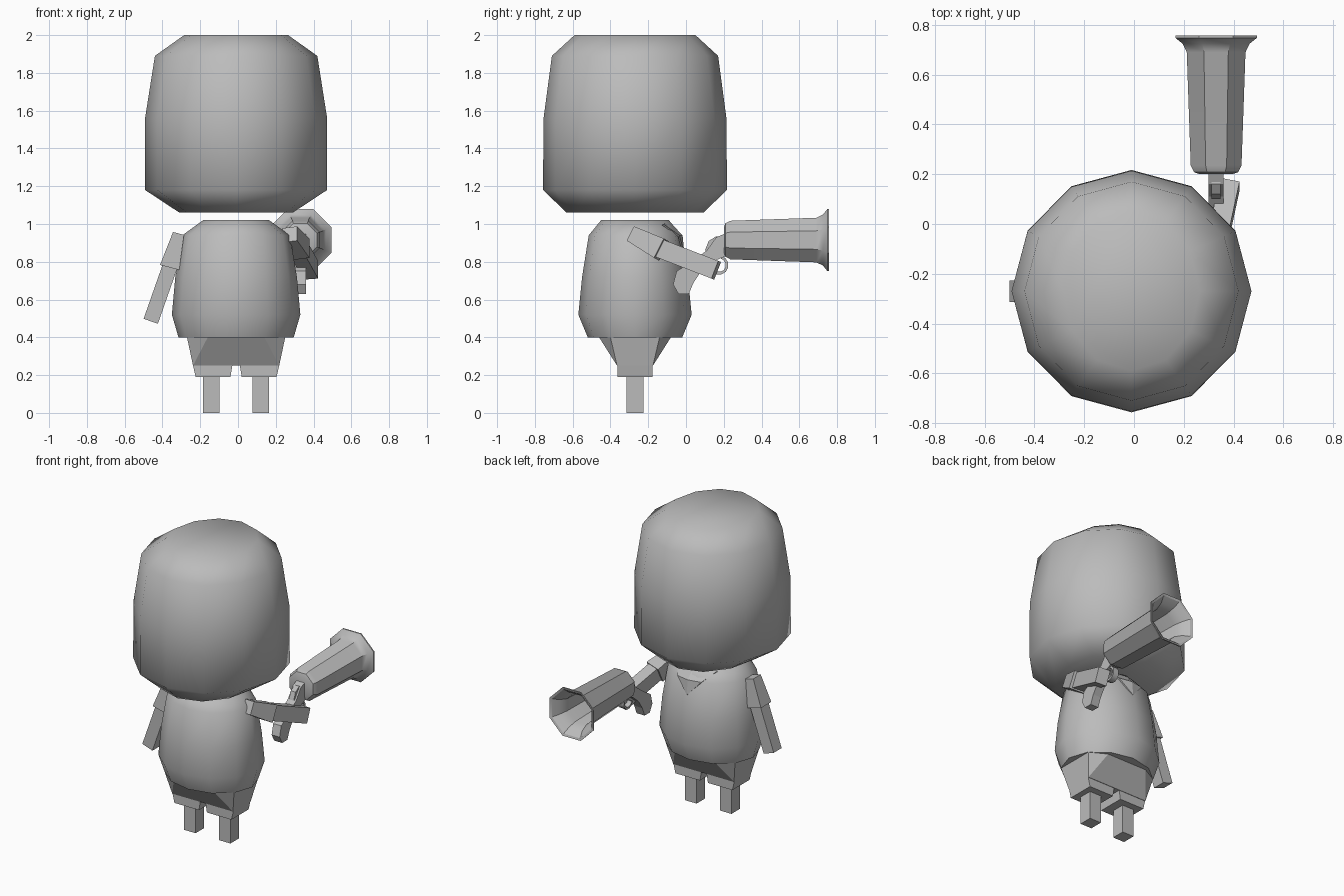
import bpy
import bmesh
from math import cos, sin, pi, radians
from mathutils import Vector

if "Cube" in bpy.data.objects:
    bpy.data.objects.remove(bpy.data.objects["Cube"], do_unlink=True)

grey = bpy.data.materials.new("plain grey")
grey.use_nodes = True
GREY = (0.5, 0.5, 0.5, 1)
grey.diffuse_color = GREY
grey.node_tree.nodes["Principled BSDF"].inputs["Base Color"].default_value = GREY

CX, CY = -0.01, -0.27   # vertical axis of the figure


def finish(name, bm, smooth=None):
    """Turn a bmesh into a coloured object, smooth up to an angle if given."""
    bmesh.ops.recalc_face_normals(bm, faces=bm.faces)
    mesh = bpy.data.meshes.new(name)
    bm.to_mesh(mesh)
    bm.free()
    mesh.materials.append(grey)
    obj = bpy.data.objects.new(name, mesh)
    bpy.context.collection.objects.link(obj)
    if smooth:
        bpy.ops.object.select_all(action='DESELECT')
        obj.select_set(True)
        bpy.context.view_layer.objects.active = obj
        bpy.ops.object.shade_smooth_by_angle(angle=radians(smooth))
    return obj


def loft(name, rings, smooth=None):
    """Skin a list of point rings and cap both ends."""
    bm = bmesh.new()
    loops = [[bm.verts.new(p) for p in ring] for ring in rings]
    n = len(loops[0])
    for a, b in zip(loops, loops[1:]):
        for i in range(n):
            j = (i + 1) % n
            bm.faces.new((a[i], a[j], b[j], b[i]))
    bm.faces.new(loops[0])
    bm.faces.new(loops[-1])
    return finish(name, bm, smooth)


def upright(name, profile, n=12):
    """Rounded upright form from (z, x radius, y radius) rows."""
    angles = [2 * pi * i / n for i in range(n)]
    return loft(name, [[(CX + rx * cos(a), CY + ry * sin(a), z) for a in angles]
                       for z, rx, ry in profile], 65)


def limb(name, start, end, side, size0, size1):
    """Tapered square bar; side is the rough direction of its width."""
    start, end = Vector(start), Vector(end)
    axis = (end - start).normalized()
    v = axis.cross(Vector(side)).normalized()
    u = v.cross(axis)
    rings = []
    for p, (w, d) in ((start, size0), (end, size1)):
        rings.append([p + u * w * s / 2 + v * d * t / 2
                      for s, t in ((1, 1), (-1, 1), (-1, -1), (1, -1))])
    return loft(name, rings)


def rect(x0, x1, y0, y1, z):
    return [(x0, y0, z), (x1, y0, z), (x1, y1, z), (x0, y1, z)]


# Head and torso
upright("head", [(1.06, .30, .362), (1.18, .482, .487), (1.56, .482, .484),
                 (1.89, .43, .44), (2.0, .275, .32)])
upright("torso", [(0.40, .305, .25), (0.52, .34, .30), (0.72, .322, .28),
                  (0.94, .285, .245), (1.02, .175, .18)])

# Shorts: faceted hips over two cuffs, with square legs below
bm = bmesh.new()
for sx in (-1, 1):
    for sy in (-1, 1):
        for x, y, z in ((.26, .13, .40), (.15, .19, .40), (.228, .095, .25)):
            bm.verts.new((CX + sx * x, CY + sy * y, z))
bmesh.ops.convex_hull(bm, input=bm.verts)
finish("shorts", bm)
for side, s in (("left", 1), ("right", -1)):
    cuff = []
    for z, inner, outer in ((.26, .02, .228), (.25, .02, .228), (.19, .03, .214)):
        x0, x1 = sorted((CX + s * inner, CX + s * outer))
        cuff.append(rect(x0, x1, CY - .092, CY + .092, z))
    loft(side + "_cuff", cuff)
    x = CX + s * .131
    loft(side + "_leg", [rect(x - .043, x + .043, CY - .045, CY + .045, z)
                         for z in (0, .2)])

# Collar: folded plate over the upper chest, coming to a point
bm = bmesh.new()
tip, mid, top = (bm.verts.new(p) for p in
                 ((0, -.008, .84), (0, -.018, .94), (0, -.085, 1.01)))
for s in (-1, 1):
    edge = bm.verts.new((s * .09, -.035, .94))
    corner = bm.verts.new((s * .15, -.12, 1.0))
    bm.faces.new((tip, edge, mid))
    bm.faces.new((mid, edge, corner, top))
collar = finish("collar", bm)
plate = collar.modifiers.new("thickness", 'SOLIDIFY')
plate.thickness = .009

# Right arm hangs down, left arm reaches out to hold the horn gun
limb("right_sleeve", (-.315, CY, .95), (-.362, CY, .77), (0, 1, 0), (.08, .06), (.11, .105))
limb("right_forearm", (-.355, CY, .79), (-.462, CY, .485), (0, 1, 0), (.085, .08), (.085, .08))
limb("left_sleeve", (.275, -.285, .945), (.325, -.13, .865), (1, 0, 0), (.08, .085), (.11, .115))
limb("left_forearm", (.318, -.15, .875), (.385, .16, .755), (1, 0, 0), (.08, .10), (.08, .10))

# Gun barrel: eight-sided, flared and hollow (y, flat-to-centre radius)
GX, GZ = .33, .915
barrel = [(.20, .065), (.208, .088), (.235, .102), (.69, .118), (.725, .135),
          (.748, .164), (.757, .164), (.752, .15), (.715, .12), (.66, .10), (.32, .088)]
angles = [pi / 8 + i * pi / 4 for i in range(8)]
loft("gun_barrel", [[(GX + r / cos(pi / 8) * cos(a), y, GZ + r / cos(pi / 8) * sin(a))
                     for a in angles] for y, r in barrel], 30)

# Gun grip: curved side outline given thickness
outline = [(.21, .95), (.16, .93), (.11, .86), (.03, .80), (-.05, .75), (-.068, .68),
           (-.04, .63), (.015, .63), (.04, .69), (.08, .75), (.14, .80), (.21, .83)]
loft("gun_grip", [[(x, y, z) for y, z in outline] for x in (GX - .03, GX + .03)])

# Raised hammer on top of the grip
hammer = [(.10, .86), (.12, .91), (.16, .935), (.185, .93), (.17, .86)]
loft("gun_hammer", [[(x, y, z) for y, z in hammer] for x in (GX - .018, GX + .018)])

# Trigger guard: flat band bent in an arc
rings = []
for i in range(9):
    a = radians(75 - i * 30)
    rings.append([(GX + dx, .175 + r * cos(a), .782 + r * sin(a))
                  for dx, r in ((-.02, .036), (.02, .036), (.02, .05), (-.02, .05))])
loft("trigger_guard", rings, 40)
